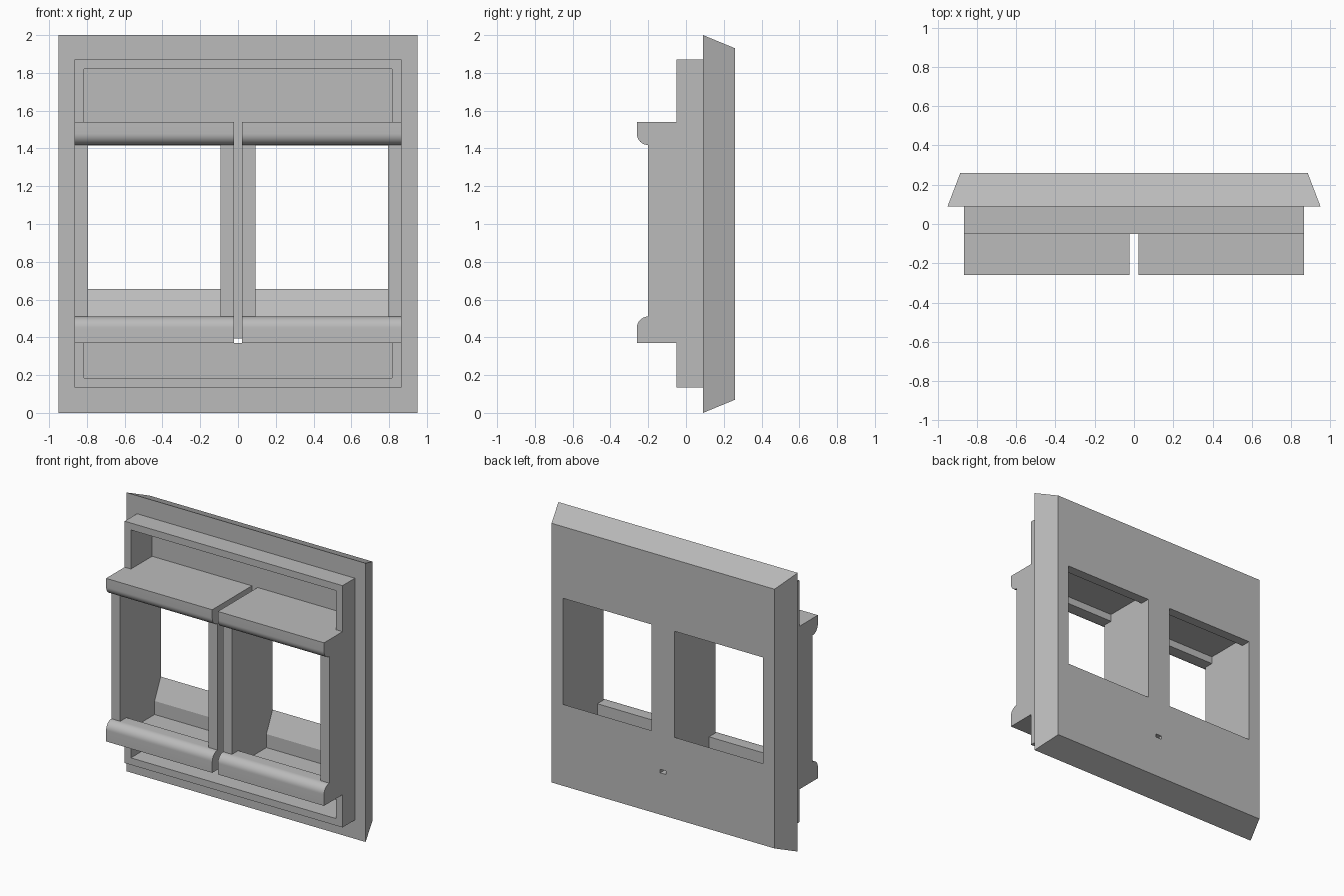
import bpy, bmesh, math

cube = bpy.data.objects.get("Cube")
if cube:
    bpy.data.objects.remove(cube, do_unlink=True)

# Single plastic colour
grey = bpy.data.materials.new("light_grey_plastic")
grey.use_nodes = True
COLOUR = (0.5, 0.5, 0.5, 1)
grey.diffuse_color = COLOUR
grey.node_tree.nodes["Principled BSDF"].inputs["Base Color"].default_value = COLOUR

FLOOR_Y, BACK_Y, WALL_Y, HOOK_Y = 0.19, 0.26, -0.20, -0.26
GAP, INNER, OUTER, SIDE = 0.0225, 0.0925, 0.795, 0.865
LOW, HIGH = 0.37, 1.54


def finish(name, bm):
    bmesh.ops.recalc_face_normals(bm, faces=bm.faces)
    mesh = bpy.data.meshes.new(name)
    bm.to_mesh(mesh)
    bm.free()
    mesh.materials.append(grey)
    obj = bpy.data.objects.new(name, mesh)
    bpy.context.collection.objects.link(obj)
    return obj


def extrude_profile(name, profile, x0, x1):
    """Extrude a (y, z) outline along x."""
    bm = bmesh.new()
    face = bm.faces.new([bm.verts.new((x0, y, z)) for y, z in profile])
    ext = bmesh.ops.extrude_face_region(bm, geom=[face])["geom"]
    moved = [v for v in ext if isinstance(v, bmesh.types.BMVert)]
    bmesh.ops.translate(bm, verts=moved, vec=(x1 - x0, 0, 0))
    return finish(name, bm)


def rectangle(y0, y1, z0, z1):
    return [(y0, z0), (y1, z0), (y1, z1), (y0, z1)]


def smooth(obj):
    bpy.ops.object.select_all(action="DESELECT")
    obj.select_set(True)
    bpy.context.view_layer.objects.active = obj
    bpy.ops.object.shade_smooth_by_angle(angle=math.radians(30))


# Bevelled plate with raised rim and recessed floor, as a stack of rectangles
steps = [(BACK_Y, 0.885, 0.07, 1.93), (0.09, 0.95, 0, 2),
         (0.09, SIDE, 0.135, 1.87), (-0.05, SIDE, 0.135, 1.87),
         (-0.05, 0.815, 0.185, 1.82), (FLOOR_Y, 0.815, 0.185, 1.82)]
bm = bmesh.new()
loops = [[bm.verts.new((x, y, z)) for x, z in ((-w, z0), (w, z0), (w, z1), (-w, z1))]
         for y, w, z0, z1 in steps]
for a, b in zip(loops, loops[1:]):
    for i in range(4):
        j = (i + 1) % 4
        bm.faces.new((a[i], a[j], b[j], b[i]))
bm.faces.new(loops[0])
bm.faces.new(loops[-1])
plate = finish("wall_plate", bm)

# Windows with a ramped sill, and the small slot in the plate
window = [(0, 0.507), (FLOOR_Y, 0.507), (BACK_Y, 0.655),
          (0.3, 0.655), (0.3, 1.416), (0, 1.416)]
cutters = [extrude_profile("window_cutter", window, s * INNER, s * OUTER) for s in (-1, 1)]
cutters.append(extrude_profile("slot_cutter", rectangle(0.1, 0.3, LOW, 0.395), -GAP, GAP))
for cutter in cutters:
    cutter.hide_render = True
    mod = plate.modifiers.new("cut", "BOOLEAN")
    mod.object = cutter
    mod.operation = "DIFFERENCE"
    mod.solver = "EXACT"
    bpy.context.view_layer.objects.active = plate
    bpy.ops.object.modifier_apply(modifier=mod.name)
    bpy.data.objects.remove(cutter, do_unlink=True)


def hook(outer_z, lip_z, inner_z):
    """Outline of a port bar: rounded front hook, catch lip, thin inner part."""
    r = WALL_Y - HOOK_Y
    up = 1 if lip_z > outer_z else -1
    arc = [(WALL_Y - r * math.cos(t), lip_z - up * r * (1 - math.sin(t)))
           for t in (math.pi / 2 * i / 10 for i in range(11))]
    return ([(FLOOR_Y, outer_z), (HOOK_Y, outer_z)] + arc +
            [(-0.13, lip_z), (-0.13, inner_z), (FLOOR_Y, inner_z)])


# Two port housings: side walls plus top and bottom bars
for side, s in (("left", 1), ("right", -1)):
    smooth(extrude_profile(side + "_port_top", hook(HIGH, 1.418, 1.47), s * GAP, s * SIDE))
    smooth(extrude_profile(side + "_port_bottom", hook(LOW, 0.51, 0.41), s * GAP, s * SIDE))
    wall = rectangle(WALL_Y, FLOOR_Y, LOW, HIGH)
    extrude_profile(side + "_port_inner_wall", wall, s * GAP, s * INNER)
    extrude_profile(side + "_port_outer_wall", wall, s * OUTER, s * SIDE)
